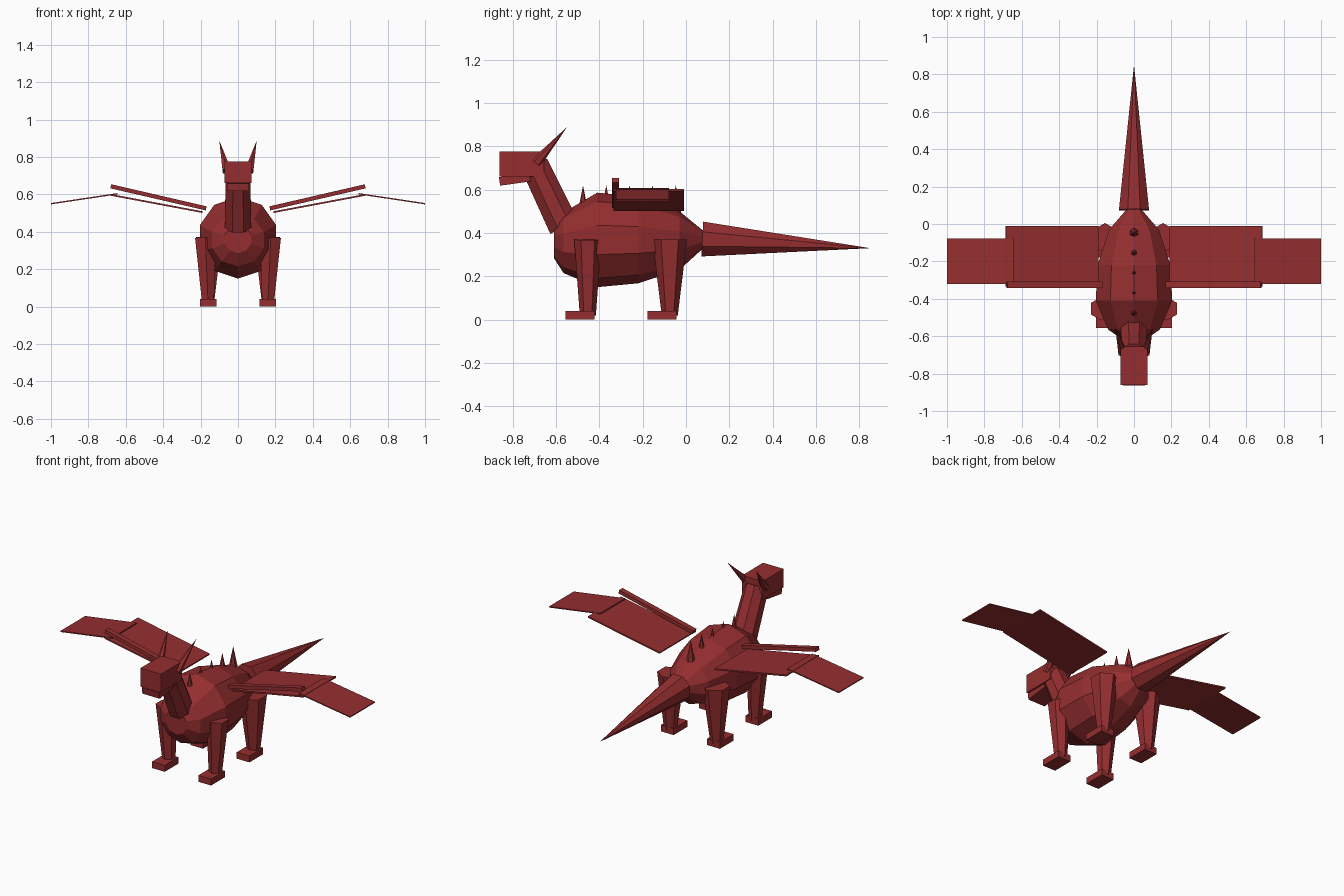
import bpy
import bmesh
from math import pi, cos, sin, atan2
from mathutils import Vector, Matrix

cube = bpy.data.objects.get("Cube")
if cube:
    bpy.data.objects.remove(cube)

red = bpy.data.materials.new("dark_red_scales")
red.use_nodes = True
RED = (0.3, 0.027, 0.029, 1)
red.diffuse_color = RED
red.node_tree.nodes["Principled BSDF"].inputs["Base Color"].default_value = RED


def finish(name, bm):
    bmesh.ops.recalc_face_normals(bm, faces=bm.faces)
    mesh = bpy.data.meshes.new(name)
    bm.to_mesh(mesh)
    bm.free()
    mesh.materials.append(red)
    obj = bpy.data.objects.new(name, mesh)
    bpy.context.collection.objects.link(obj)


def box(name, centre, size, rot=Matrix()):
    bm = bmesh.new()
    mat = Matrix.Translation(centre) @ rot @ Matrix.Diagonal((*size, 1))
    bmesh.ops.create_cube(bm, size=1, matrix=mat)
    finish(name, bm)


def taper(name, start, end, r1, r2, sides, roll=0.0):
    """Cone or frustum running from start to end."""
    start, end = Vector(start), Vector(end)
    axis = end - start
    turn = Vector((0, 0, 1)).rotation_difference(axis).to_matrix().to_4x4()
    mat = Matrix.Translation((start + end) / 2) @ turn @ Matrix.Rotation(roll, 4, 'Z')
    bm = bmesh.new()
    bmesh.ops.create_cone(bm, cap_ends=True, segments=sides, radius1=r1,
                          radius2=r2, depth=axis.length, matrix=mat)
    bmesh.ops.remove_doubles(bm, verts=bm.verts, dist=0.0001)
    finish(name, bm)


def slat(name, x1, z1, x2, z2, y1, y2, thick):
    """Flat board sloping between two points of the front profile."""
    a, b = Vector((x1, 0, z1)), Vector((x2, 0, z2))
    mid = (a + b) / 2
    mid.y = (y1 + y2) / 2
    rot = Matrix.Rotation(-atan2(z2 - z1, x2 - x1), 4, 'Y')
    box(name, mid, ((b - a).length, y2 - y1, thick), rot)


# Body: ten-sided rings (y, centre height, half width, half height)
SIDES = 10
bm = bmesh.new()
rings = []
for y, z, rx, rz in [(-0.61, 0.36, 0.075, 0.075), (-0.565, 0.355, 0.145, 0.14),
                     (-0.41, 0.368, 0.215, 0.218), (-0.22, 0.368, 0.205, 0.2),
                     (-0.03, 0.365, 0.14, 0.135), (0.08, 0.37, 0.04, 0.04)]:
    angles = [2 * pi * i / SIDES + pi / 2 for i in range(SIDES)]
    rings.append([bm.verts.new((rx * cos(a), y, z + rz * sin(a))) for a in angles])
for r, s in zip(rings, rings[1:]):
    for i in range(SIDES):
        j = (i + 1) % SIDES
        bm.faces.new((r[i], r[j], s[j], s[i]))
bm.faces.new(rings[0])
bm.faces.new(rings[-1])
finish("body", bm)

# Tail and neck
taper("tail", (0, 0.075, 0.372), (0, 0.85, 0.33), 0.087, 0, 8, pi / 8)
taper("neck", (0, -0.562, 0.427), (0, -0.7, 0.716), 0.077, 0.07, 8, pi / 8)

# Head and slightly open jaw
box("head", (0, -0.758, 0.718), (0.142, 0.206, 0.115))
box("jaw", (0, -0.79, 0.648), (0.12, 0.142, 0.04), Matrix.Rotation(0.14, 4, 'X'))

# Spikes along the spine
for i in range(5):
    y = -0.475 + i * 0.107
    taper(f"spine_spike_{i + 1}", (0, y, 0.49), (0, y, 0.62), 0.026, 0, 6)

# Paired parts
for side, s in (("left", 1), ("right", -1)):
    taper(f"{side}_horn", (s * 0.06, -0.69, 0.725), (s * 0.1, -0.55, 0.888), 0.026, 0, 6)
    for end, y, x, r in (("front", -0.453, 0.175, 0.063), ("rear", -0.075, 0.155, 0.08)):
        taper(f"{side}_{end}_leg", (s * 0.16, y, 0.02), (s * x, y, 0.37), 0.037, r, 6)
        box(f"{side}_{end}_foot", (s * 0.16, y - 0.036, 0.02), (0.088, 0.135, 0.04))
    slat(f"{side}_wing_arm", s * 0.17, 0.525, s * 0.68, 0.643, -0.342, -0.308, 0.022)
    slat(f"{side}_inner_wing", s * 0.19, 0.505, s * 0.685, 0.598, -0.335, -0.01, 0.009)
    slat(f"{side}_outer_wing", s * 0.645, 0.603, s, 0.55, -0.322, -0.078, 0.007)
